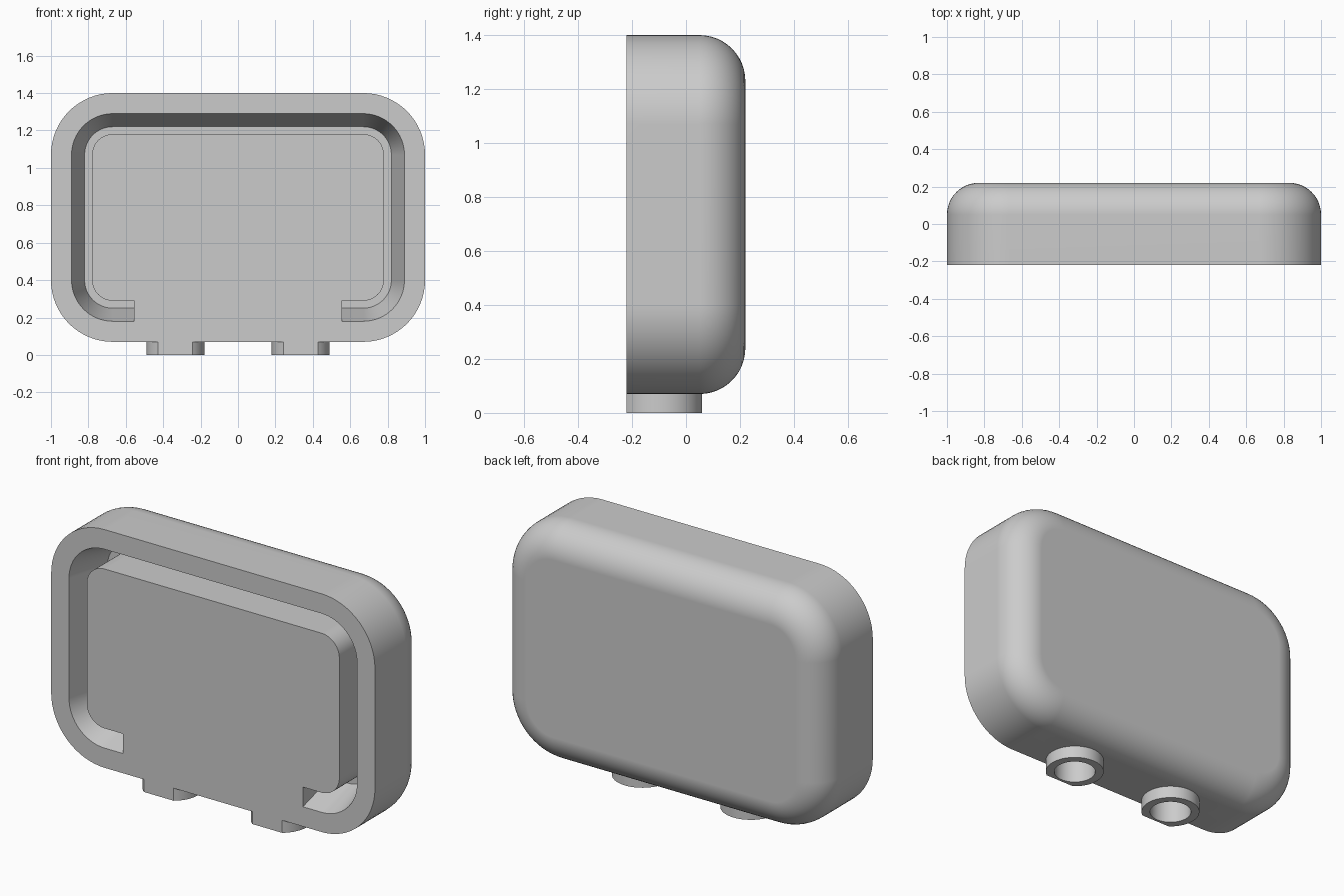
import bpy
import bmesh
from math import sin, cos, pi, asin, radians

if "Cube" in bpy.data.objects:
    bpy.data.objects.remove(bpy.data.objects["Cube"], do_unlink=True)

FRONT, BACK = -0.22, 0.22
CORE_X, CORE_Z, MID_Z = 0.67, 0.335, 0.735   # shared corner centres
FILLET = 0.17

grey = bpy.data.materials.new("light grey")
grey.use_nodes = True
grey.diffuse_color = (0.6, 0.6, 0.6, 1)
grey.node_tree.nodes["Principled BSDF"].inputs["Base Color"].default_value = (0.6, 0.6, 0.6, 1)


def loft(name, rings):
    """Closed solid through a list of point rings."""
    bm = bmesh.new()
    loops = [[bm.verts.new(p) for p in ring] for ring in rings]
    n = len(loops[0])
    for a, b in zip(loops, loops[1:]):
        for i in range(n):
            j = (i + 1) % n
            bm.faces.new((a[i], a[j], b[j], b[i]))
    bm.faces.new(loops[0])
    bm.faces.new(loops[-1])
    bmesh.ops.recalc_face_normals(bm, faces=bm.faces)
    mesh = bpy.data.meshes.new(name)
    bm.to_mesh(mesh)
    bm.free()
    mesh.materials.append(grey)
    obj = bpy.data.objects.new(name, mesh)
    bpy.context.collection.objects.link(obj)
    return obj


def rounded_ring(r, y, steps=16):
    """Rounded rectangle in the xz plane, corner radius r."""
    points = []
    for k, (sx, sz) in enumerate([(1, 1), (-1, 1), (-1, -1), (1, -1)]):
        for i in range(steps + 1):
            a = (k + i / steps) * pi / 2
            points.append((sx * CORE_X + r * cos(a), y, MID_Z + sz * CORE_Z + r * sin(a)))
    return points


def box(name, x0, x1, y0, y1, z0, z1):
    return loft(name, [[(x0, y0, z), (x1, y0, z), (x1, y1, z), (x0, y1, z)] for z in (z0, z1)])


def combine(obj, tool, operation):
    mod = obj.modifiers.new(operation.lower(), "BOOLEAN")
    mod.operation, mod.solver, mod.object = operation, "EXACT", tool
    bpy.context.view_layer.objects.active = obj
    bpy.ops.object.modifier_apply(modifier=mod.name)
    bpy.data.objects.remove(tool, do_unlink=True)


# Housing with a rounded back edge
rings = [rounded_ring(0.33, FRONT)]
for i in range(13):
    a = i / 12 * pi / 2
    rings.append(rounded_ring(0.33 - FILLET * (1 - cos(a)), BACK - FILLET + FILLET * sin(a)))
housing = loft("housing", rings)

# Tapered groove around the centre panel, interrupted at the bottom
groove = loft("groove_cutter", [rounded_ring(0.22, FRONT - 0.1), rounded_ring(0.22, FRONT),
                                rounded_ring(0.15, 0.02)])
panel = loft("panel_keep", [rounded_ring(0.11, FRONT - 0.2), rounded_ring(0.11, 0.1)])
combine(groove, panel, "DIFFERENCE")
bridge = box("bridge_keep", -0.555, 0.555, FRONT - 0.2, 0.1, 0.1, 0.5)
combine(groove, bridge, "DIFFERENCE")
combine(housing, groove, "DIFFERENCE")

# Two hollow sockets underneath, cut flat at the front
RADIUS, BORE, SOCKET_Y = 0.155, 0.11, -0.095
flat = asin((FRONT - SOCKET_Y) / RADIUS)
for x in (-0.335, 0.335):
    arc = [flat + (pi - 2 * flat) * i / 48 for i in range(49)]
    outline = [(x + RADIUS * cos(a), max(FRONT, SOCKET_Y + RADIUS * sin(a))) for a in arc]
    socket = loft("socket", [[(px, py, z) for px, py in outline] for z in (0, 0.14)])
    combine(housing, socket, "UNION")
    circle = [(x + BORE * cos(i * pi / 24), SOCKET_Y + BORE * sin(i * pi / 24)) for i in range(48)]
    bore = loft("bore", [[(px, py, z) for px, py in circle] for z in (-0.1, 0.22)])
    combine(housing, bore, "DIFFERENCE")

# Smooth curves, crisp edges
bpy.ops.object.select_all(action="DESELECT")
housing.select_set(True)
bpy.context.view_layer.objects.active = housing
bpy.ops.object.shade_smooth_by_angle(angle=radians(30))
weighted = housing.modifiers.new("weighted normals", "WEIGHTED_NORMAL")
weighted.keep_sharp = True
